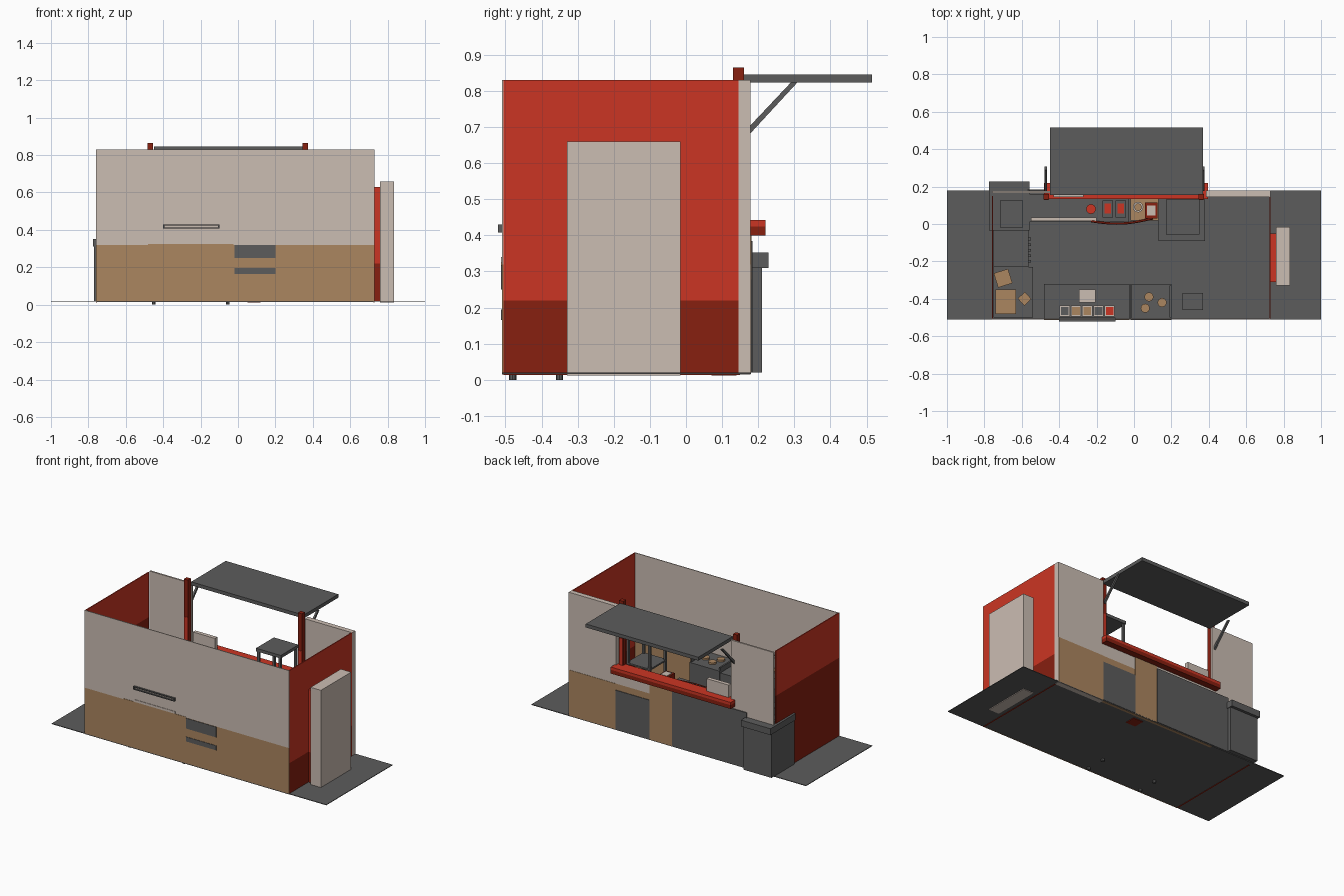
import bpy, bmesh, math
from mathutils import Vector

if "Cube" in bpy.data.objects:
    bpy.data.objects.remove(bpy.data.objects["Cube"], do_unlink=True)


def material(name, r, g, b):
    m = bpy.data.materials.new(name)
    m.use_nodes = True
    m.diffuse_color = (r, g, b, 1)
    m.node_tree.nodes["Principled BSDF"].inputs["Base Color"].default_value = (r, g, b, 1)
    return m


CREAM = material("cream", .60, .51, .45)
TAN = material("tan", .41, .24, .117)
RED = material("red", .60, .036, .017)
MAROON = material("maroon", .245, .014, .005)
GREY = material("grey", .107, .107, .107)


def finish(name, bm, *mats):
    mesh = bpy.data.meshes.new(name)
    bm.to_mesh(mesh)
    bm.free()
    for m in mats:
        mesh.materials.append(m)
    ob = bpy.data.objects.new(name, mesh)
    bpy.context.collection.objects.link(ob)
    return ob


def box(name, x, y, z, mat, low=None, split=0):
    """Box from ranges; faces under the split height take the low material."""
    bm = bmesh.new()
    bmesh.ops.create_cube(bm, size=1)
    for v in bm.verts:
        v.co = [r[0] if c < 0 else r[1] for c, r in zip(v.co, (x, y, z))]
    if low:
        bmesh.ops.bisect_plane(bm, geom=bm.verts[:] + bm.edges[:] + bm.faces[:],
                               plane_co=(0, 0, split), plane_no=(0, 0, 1))
        for f in bm.faces:
            f.material_index = int(f.calc_center_median().z < split)
    return finish(name, bm, mat, *([low] if low else []))


def disc(name, x, y, z, r, h, mat, sides=16):
    bm = bmesh.new()
    bmesh.ops.create_cone(bm, cap_ends=True, segments=sides, radius1=r, radius2=r, depth=h)
    bmesh.ops.translate(bm, vec=(x, y, z + h / 2), verts=bm.verts)
    return finish(name, bm, mat)


def prism(name, outline, x, mat):
    """Side outline in y and z, stretched along x."""
    bm = bmesh.new()
    face = bm.faces.new([bm.verts.new((x[0], y, z)) for y, z in outline])
    out = bmesh.ops.extrude_face_region(bm, geom=[face])
    moved = [v for v in out["geom"] if isinstance(v, bmesh.types.BMVert)]
    bmesh.ops.translate(bm, vec=(x[1] - x[0], 0, 0), verts=moved)
    bmesh.ops.recalc_face_normals(bm, faces=bm.faces)
    return finish(name, bm, mat)


# Floor and outer walls
box("floor", (-1, 1), (-.51, .18), (.016, .02), GREY)
box("front_wall", (-.76, .73), (-.51, -.505), (.015, .83), CREAM, TAN, .32)
box("left_wall", (.724, .73), (-.505, .145), (.013, .83), RED, MAROON, .22)
box("right_wall", (-.76, -.754), (-.505, .15), (.013, .83), RED, MAROON, .535)
box("back_wall_left", (.385, .73), (.145, .178), (.015, .83), CREAM)
box("back_wall_left_panel", (.385, .728), (.178, .18), (.02, .32), TAN)
box("back_wall_right", (-.76, -.45), (.165, .176), (.02, .83), CREAM)
box("window_wall", (-.45, .385), (.16, .178), (.015, .40), CREAM, TAN, .32)

# Panels under the serving window
box("window_panel_left", (.14, .385), (.178, .182), (.02, .278), GREY)
box("window_panel_middle", (-.026, .14), (.178, .181), (.02, .40), TAN)
box("window_panel_right", (-.57, -.026), (.178, .184), (.02, .385), GREY)

# Serving counter, posts, canopy and braces
box("serving_counter", (-.48, .395), (.135, .22), (.40, .443), RED, MAROON, .425)
box("canopy", (-.45, .37), (.155, .515), (.823, .846), GREY)
for side, px in (("right", -.47), ("left", .36)):
    box(side + "_post", (px - .015, px + .015), (.13, .16), (.40, .865), MAROON)
    box(side + "_post_trim", (px - .012, px + .012), (.127, .163), (.44, .62), RED)
    bx = px + (.012 if side == "left" else -.002)
    prism(side + "_brace", [(.176, .68), (.176, .702), (.29, .823), (.308, .823)],
          (bx - .006, bx + .006), GREY)
box("menu_stand", (-.43, -.27), (.145, .17), (.443, .525), CREAM)

# Cold store on the left wall
box("store_frame", (.73, .76), (-.31, -.05), (.018, .63), RED, MAROON, .22)
box("store_door", (.76, .835), (-.33, -.015), (.012, .66), CREAM)

# Corner sink
box("sink_body", (-.77, -.565), (-.03, .21), (.02, .31), GREY)
for x in ((-.775, -.715), (-.595, -.56)):
    box("sink_rim_side", x, (-.035, .228), (.31, .352), GREY)
for y in ((-.035, -.02), (.125, .228)):
    box("sink_rim_end", (-.715, -.595), y, (.31, .352), GREY)

# Side cabinet with knobs, and shelf with parcels
box("side_cabinet", (-.75, -.565), (-.23, -.035), (.02, .34), GREY)
for i in range(5):
    y = -.2 + i * .03
    box("cabinet_knob", (-.565, -.552), (y - .007, y + .007), (.29, .305), GREY)
box("parcel_shelf", (-.75, -.54), (-.50, -.23), (.02, .25), GREY)
box("large_parcel", (-.74, -.63), (-.48, -.35), (.25, .33), TAN)
for name, c, s, z, turn in (("leaning_parcel", (-.70, -.29), .08, .30, .3),
                            ("small_parcel", (-.585, -.40), .052, .275, .75)):
    p = box(name, (-s / 2, s / 2), (-s / 2, s / 2), (-.025, .025), TAN)
    p.location = (*c, z)
    p.rotation_euler.z = turn

# Preparation bench on feet, with ingredient bins
box("prep_bench", (-.48, -.025), (-.504, -.32), (.02, .31), GREY)
box("prep_backboard", (-.48, -.025), (-.512, -.504), (.30, .325), TAN)
box("prep_trim", (-.40, -.10), (-.513, -.504), (.325, .34), CREAM)
for x in (-.45, -.055):
    for y in (-.48, -.35):
        disc("bench_foot", x, y, 0, .01, .02, GREY, 8)
for i, m in enumerate((GREY, TAN, TAN, GREY, RED)):
    x = -.37 + i * .06
    box("ingredient_bin", (x - .027, x + .027), (-.495, -.435), (.31, .345), CREAM)
    box("ingredient", (x - .021, x + .021), (-.487, -.443), (.345, .352), m)
box("paper_wrap", (-.295, -.205), (-.42, -.35), (.31, .325), CREAM)
for z in (.408, .424):
    box("wall_rail", (-.40, -.10), (-.52, -.50), (z, z + .006), GREY)
for x in (-.40, -.106):
    box("rail_end", (x, x + .006), (-.52, -.50), (.408, .43), GREY)

# Grill with patties, and toaster
box("grill", (-.02, .20), (-.504, -.32), (.02, .32), GREY)
box("grill_upper_vent", (-.02, .20), (-.513, -.504), (.25, .318), GREY)
box("grill_lower_vent", (-.02, .20), (-.513, -.504), (.165, .195), GREY)
for x, y in ((.06, -.45), (.08, -.39), (.15, -.42)):
    disc("patty", x, y, .32, .024, .012, TAN)
for x in (-.02, .19):
    box("grill_guard", (x, x + .01), (-.50, -.33), (.32, .34), GREY)
box("toaster", (.26, .37), (-.46, -.37), (.02, .12), GREY)

# Inner service bench with trays and sauces
box("service_bench", (-.56, -.026), (.01, .16), (.02, .36), GREY)
box("bench_edge", (-.55, -.20), (.015, .035), (.36, .372), CREAM)
box("service_cabinet", (-.02, .13), (.02, .16), (.02, .36), TAN)
for x in (-.14, -.07):
    box("sauce_tray", (x - .028, x + .028), (.035, .125), (.36, .39), GREY)
    box("sauce", (x - .017, x + .017), (.055, .11), (.39, .395), RED)
disc("red_pot", -.23, .08, .36, .026, .05, RED)
disc("plate", .022, .09, .36, .028, .01, CREAM)
disc("bun", .022, .09, .37, .02, .02, TAN)
box("till", (.06, .125), (.03, .115), (.36, .42), MAROON)
box("till_screen", (.07, .115), (.045, .10), (.42, .425), CREAM)
box("till_base", (.05, .12), (.07, .14), (.012, .016), MAROON)

# Red hose drooping along the bench
curve = bpy.data.curves.new("hose", "CURVE")
curve.dimensions = "3D"
curve.bevel_depth = .006
curve.bevel_resolution = 1
spline = curve.splines.new("POLY")
spline.points.add(12)
for i, p in enumerate(spline.points):
    t = i / 12
    p.co = (-.23 + .33 * t, .015 - .02 * math.sin(math.pi * t) + .015 * t, .37, 1)
curve.materials.append(MAROON)
bpy.context.collection.objects.link(bpy.data.objects.new("hose", curve))

# Fridge with tall rack above it
box("fridge", (.13, .38), (-.09, .155), (.02, .278), GREY)
box("rack_top", (.17, .35), (-.055, .13), (.635, .655), GREY)
for x in (.175, .33):
    for y in (-.05, .11):
        box("rack_leg", (x, x + .015), (y, y + .015), (.278, .635), GREY)
box("rack_shelf", (.175, .345), (-.05, .125), (.44, .45), GREY)
